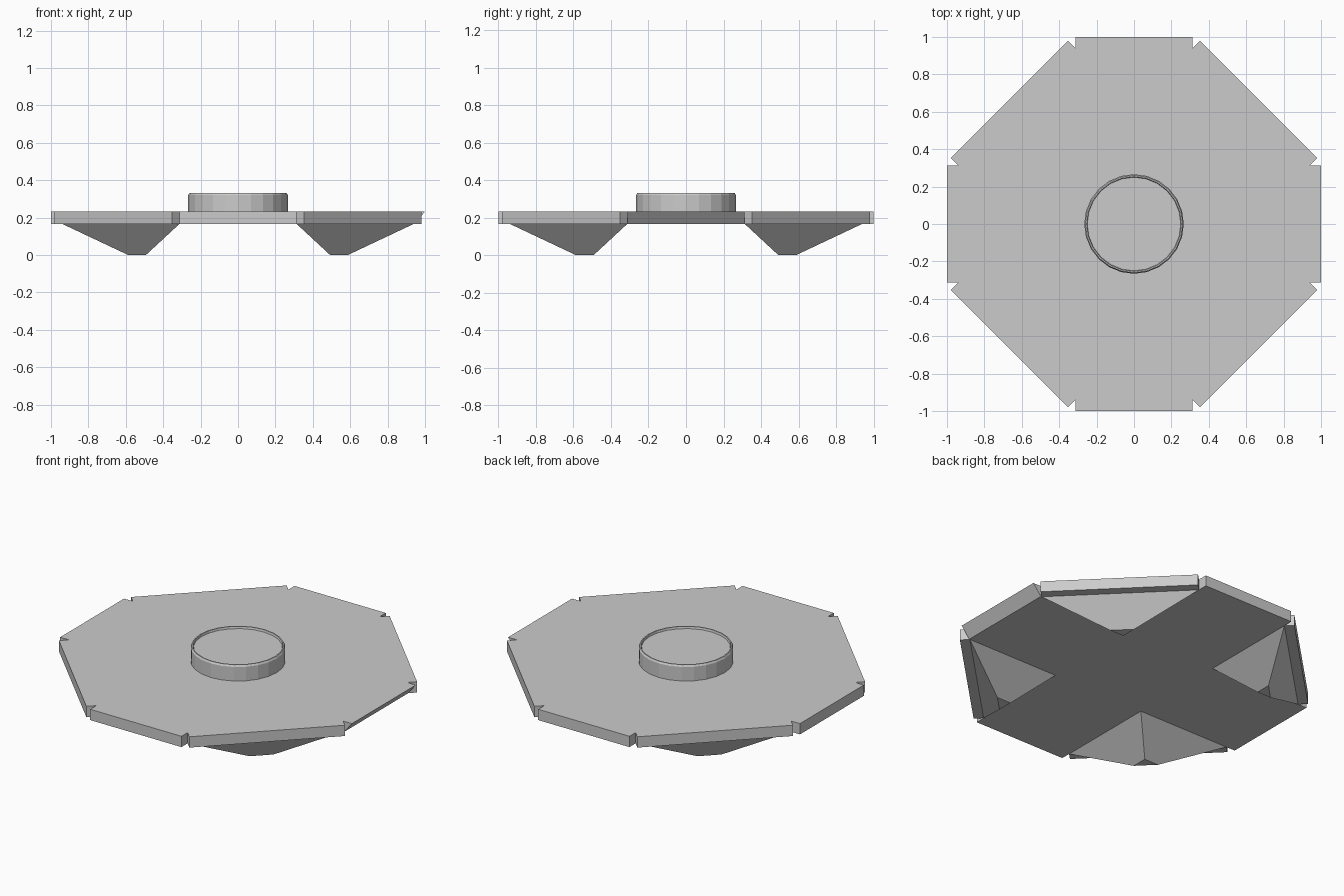
import bpy, bmesh
from math import pi, sin, cos

if "Cube" in bpy.data.objects:
    bpy.data.objects.remove(bpy.data.objects["Cube"])

Z0, Z1 = 0.166, 0.233   # plate underside and top


def make_object(name, bm):
    bmesh.ops.recalc_face_normals(bm, faces=bm.faces[:])
    me = bpy.data.meshes.new(name)
    bm.to_mesh(me)
    bm.free()
    ob = bpy.data.objects.new(name, me)
    bpy.context.collection.objects.link(ob)
    return ob


def loft(name, loops):
    """Capped solid through a stack of loops with equal point counts."""
    bm = bmesh.new()
    rings = [[bm.verts.new(p) for p in loop] for loop in loops]
    n = len(rings[0])
    for a, b in zip(rings, rings[1:]):
        for i in range(n):
            j = (i + 1) % n
            bm.faces.new((a[i], a[j], b[j], b[i]))
    bm.faces.new(rings[0])
    bm.faces.new(rings[-1])
    return make_object(name, bm)


# Octagonal plate with eight corner notches; the right rim is undercut
quarter = [(1.0, -0.313), (1.0, 0.313), (0.94, 0.313),
           (0.98, 0.353), (0.353, 0.98), (0.313, 0.94)]
outline = []
for k in range(4):
    c, s = round(cos(k * pi / 2)), round(sin(k * pi / 2))
    pts = [(x * c - y * s, x * s + y * c) for x, y in quarter]
    # the notch corner before each straight side
    x, y = 0.94, -0.313
    outline += [(x * c - y * s, x * s + y * c)] + pts[:5]
top = [(x, y, Z1) for x, y in outline]
bottom = [(0.945 if x > 0.99 else x, y, Z0) for x, y in outline]
loft("octagonal_plate", [bottom, top])

# Four truncated three-sided feet under the diagonal corners
for name, sx, sy in (("back_right_foot", 1, 1), ("back_left_foot", -1, 1),
                     ("front_left_foot", -1, -1), ("front_right_foot", 1, -1)):
    def tri(a, b, z):
        return [(sx * a, sy * a, z), (sx * b, sy * a, z), (sx * a, sy * b, z)]
    loft(name, [tri(0.313, 0.94, Z0), tri(0.492, 0.588, 0.0)])

# Central round boss with a chamfered rim and shallow recess
profile = [(0.266, Z1 - 0.01), (0.266, 0.32), (0.26, 0.331),
           (0.253, 0.331), (0.25, 0.318)]
N = 24
loft("round_boss", [[(r * cos(2 * pi * i / N), r * sin(2 * pi * i / N), z)
                     for i in range(N)] for r, z in profile])
